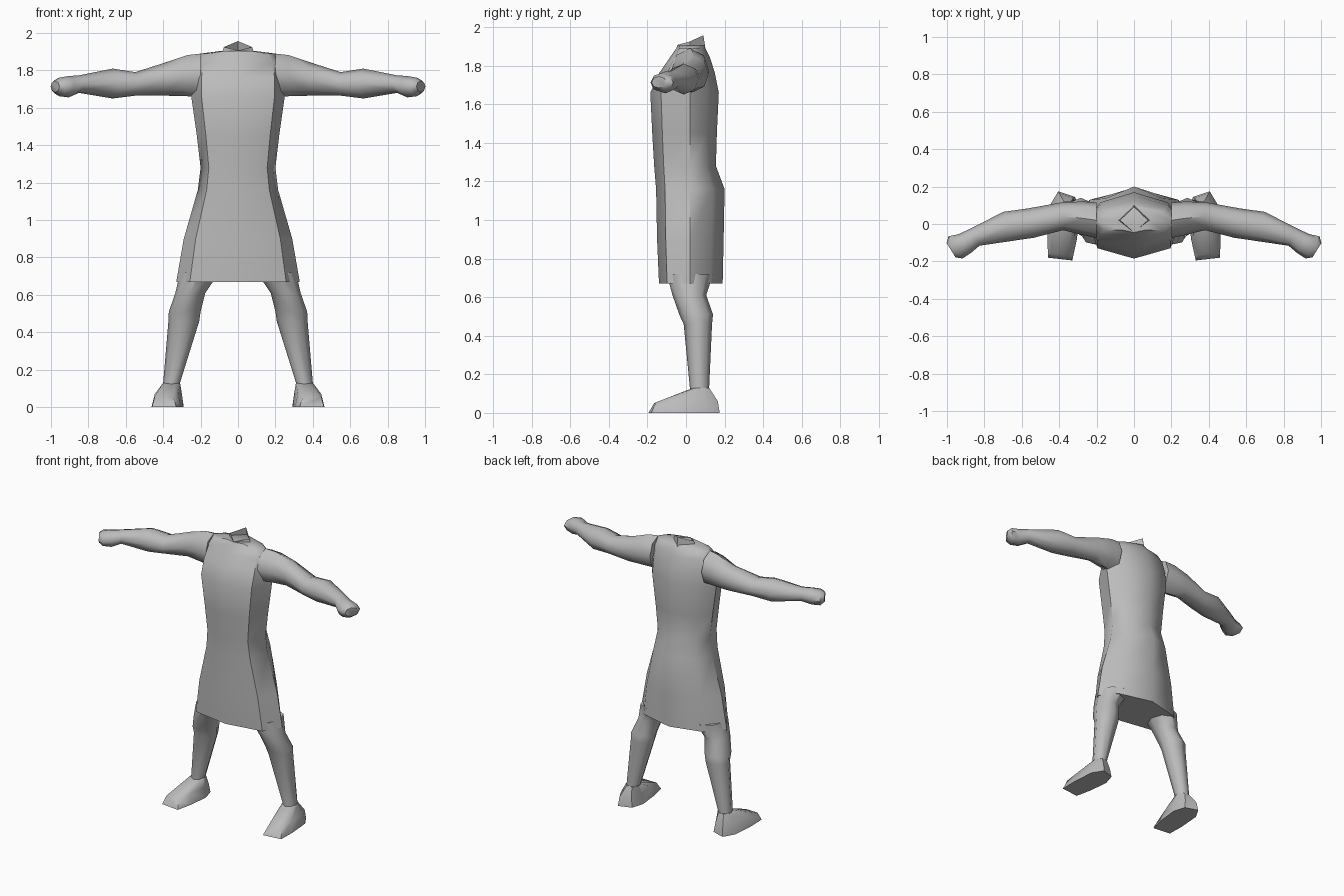
import bpy, bmesh, math
from mathutils import Vector

skin = bpy.data.materials.new("plain grey")
skin.diffuse_color = (0.5, 0.5, 0.5, 1)


def loft(name, rings, cap_start=True, cap_end=True, angle=50):
    """Skin a list of equal-sized point rings into one object."""
    bm = bmesh.new()
    loops = [[bm.verts.new(p) for p in ring] for ring in rings]
    for a, b in zip(loops, loops[1:]):
        n = len(a)
        for i in range(n):
            j = (i + 1) % n
            bm.faces.new((a[i], a[j], b[j], b[i]))
    if cap_start:
        bm.faces.new(loops[0][::-1])
    if cap_end:
        bm.faces.new(loops[-1])
    bmesh.ops.recalc_face_normals(bm, faces=bm.faces[:])
    mesh = bpy.data.meshes.new(name)
    bm.to_mesh(mesh)
    bm.free()
    mesh.materials.append(skin)
    ob = bpy.data.objects.new(name, mesh)
    bpy.context.collection.objects.link(ob)
    bpy.ops.object.select_all(action='DESELECT')
    bpy.context.view_layer.objects.active = ob
    ob.select_set(True)
    bpy.ops.object.shade_smooth_by_angle(angle=math.radians(angle))
    return ob


def both_sides(name, rings, **kw):
    """Build a left and a right copy of a limb."""
    for side, s in (("right", 1), ("left", -1)):
        loft(side + "_" + name, [[(s * x, y, z) for x, y, z in r] for r in rings], **kw)


# Tunic: height, half width, front y, back y
tunic = [(0.67, 0.33, -0.14, 0.19), (0.90, 0.29, -0.15, 0.195), (1.16, 0.215, -0.155, 0.20),
         (1.28, 0.20, -0.165, 0.155), (1.45, 0.22, -0.175, 0.16), (1.66, 0.25, -0.185, 0.17),
         (1.76, 0.25, -0.14, 0.15), (1.84, 0.24, -0.085, 0.125), (1.89, 0.20, -0.05, 0.10),
         (1.905, 0.085, -0.045, 0.095)]
half = [(0, 1, 0), (0.78, 0.7, 0), (1, 0, 0), (0.72, 0, 0.68), (0, 0, 1)]
outline = half + [(-x, f, b) for x, f, b in half[-2:0:-1]]
loft("tunic", [[(w * x, f * a + b * c + (0.02 if abs(x) == 1 else 0), z)
                for x, a, c in outline] for z, w, f, b in tunic])

# Open neck collar, rising to a point at the back
loft("neck_collar",
     [[(0, -0.045, 1.895), (0.085, 0.02, 1.895), (0, 0.10, 1.895), (-0.085, 0.02, 1.895)],
      [(0, -0.045, 1.907), (0.075, 0.02, 1.925), (0, 0.09, 1.957), (-0.075, 0.02, 1.925)]],
     cap_start=False, cap_end=False, angle=20)

# Arms: centre, half depth, half height, turn towards the front in degrees
arm = [(0.20, 0.02, 1.775, 0.095, 0.115, 0), (0.27, 0.03, 1.772, 0.09, 0.11, 0),
       (0.38, 0.042, 1.755, 0.075, 0.09, 0), (0.55, 0.005, 1.728, 0.08, 0.063, 10),
       (0.67, -0.012, 1.73, 0.082, 0.08, 20), (0.85, -0.07, 1.727, 0.052, 0.047, 28),
       (0.905, -0.105, 1.713, 0.06, 0.057, 32), (0.955, -0.125, 1.712, 0.07, 0.05, 32),
       (0.978, -0.14, 1.714, 0.045, 0.03, 32)]
rings = []
for x, y, z, d, h, turn in arm:
    t = math.radians(turn)
    rings.append([(x + d * math.cos(a) * math.sin(t), y + d * math.cos(a) * math.cos(t),
                   z + h * math.sin(a)) for a in (k * math.pi / 4 for k in range(8))])
both_sides("arm", rings)

# Legs: height, inner x, outer x, front y, back y
leg = [(0.72, 0.10, 0.31, -0.10, 0.14), (0.61, 0.175, 0.335, -0.07, 0.105),
       (0.51, 0.20, 0.37, -0.035, 0.14), (0.46, 0.207, 0.372, -0.012, 0.135),
       (0.13, 0.31, 0.40, 0.02, 0.12), (0.06, 0.31, 0.40, 0.02, 0.12)]
rings = []
for z, xi, xo, f, b in leg:
    rings.append([((xi + xo) / 2 + (xo - xi) / 2 * math.cos(a),
                   (f + b) / 2 + (b - f) / 2 * math.sin(a), z)
                  for a in (k * math.pi / 4 for k in range(8))])
both_sides("leg", rings)

# Feet: sole outline, side edge and ankle opening
sole = [(0.33, -0.195), (0.46, -0.18), (0.463, -0.06), (0.45, 0.10),
        (0.405, 0.175), (0.315, 0.145), (0.29, 0.06), (0.305, -0.08)]
edge = [(0.345, -0.165, 0.05), (0.445, -0.155, 0.055), (0.445, -0.05, 0.07), (0.435, 0.10, 0.06),
        (0.40, 0.165, 0.06), (0.325, 0.14, 0.06), (0.30, 0.06, 0.07), (0.32, -0.07, 0.07)]
ankle = [(0.335, 0.03, 0.127), (0.375, 0.03, 0.127), (0.40, 0.05, 0.13), (0.40, 0.09, 0.13),
         (0.375, 0.12, 0.13), (0.335, 0.12, 0.13), (0.31, 0.09, 0.13), (0.31, 0.05, 0.13)]
both_sides("foot", [[(x, y, 0) for x, y in sole], edge, ankle])
